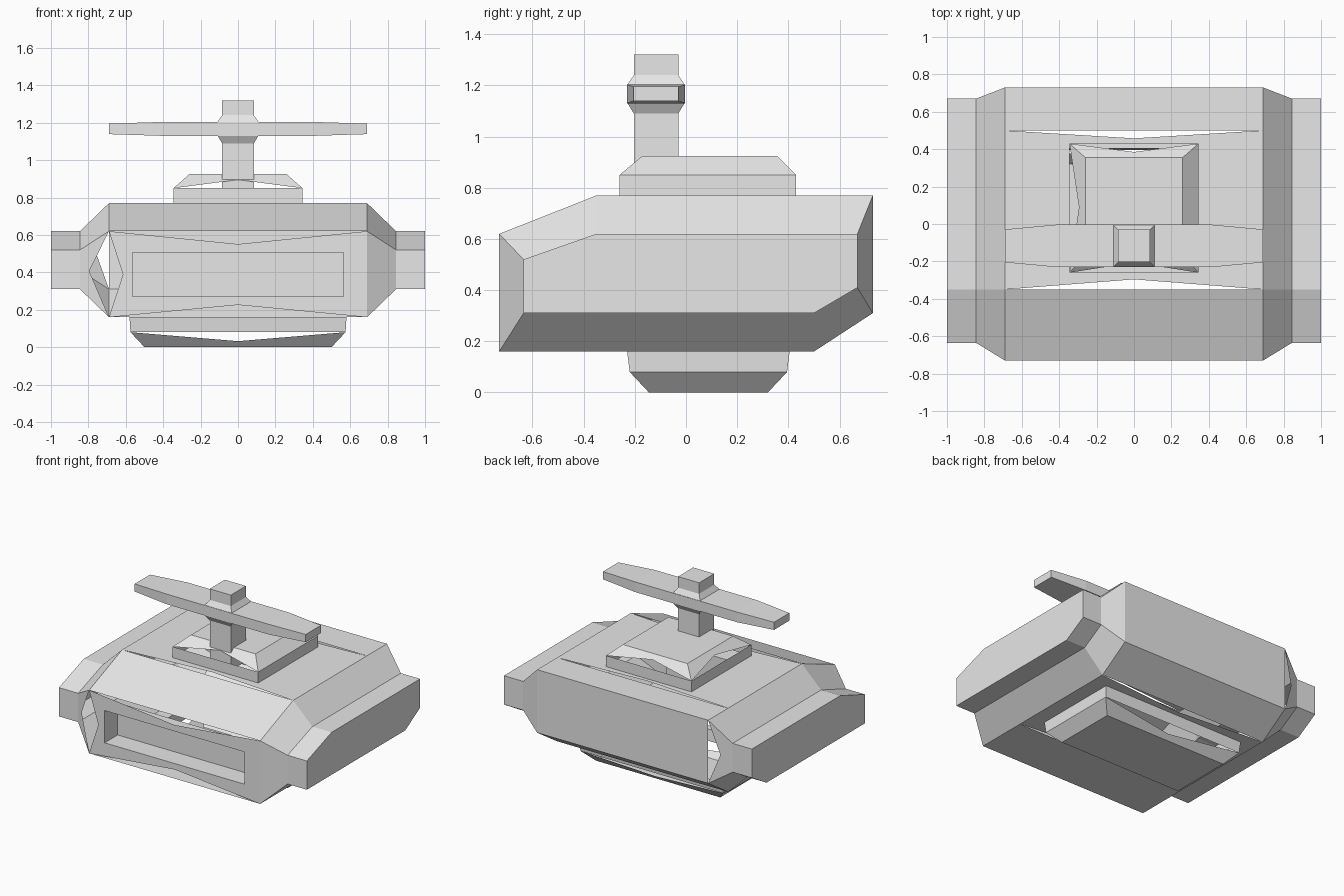
import bpy
import bmesh
from mathutils import Vector

cube = bpy.data.objects.get("Cube")
if cube:
    bpy.data.objects.remove(cube, do_unlink=True)

grey = bpy.data.materials.new("plain grey")
grey.use_nodes = True
grey.diffuse_color = (0.8, 0.8, 0.8, 1)
grey.node_tree.nodes["Principled BSDF"].inputs["Base Color"].default_value = (0.8, 0.8, 0.8, 1)


def finish(name, bm):
    """Weld the faces and make a flat shaded object."""
    bmesh.ops.remove_doubles(bm, verts=bm.verts, dist=0.0005)
    bmesh.ops.recalc_face_normals(bm, faces=bm.faces)
    mesh = bpy.data.meshes.new(name)
    bm.to_mesh(mesh)
    bm.free()
    mesh.materials.append(grey)
    obj = bpy.data.objects.new(name, mesh)
    bpy.context.scene.collection.objects.link(obj)
    return obj


def face(bm, *points):
    return bm.faces.new([bm.verts.new(p) for p in points])


def rect(x, y0, y1, z):
    """Level rectangle: corners run front, +x side, back, -x side."""
    return [Vector(p) for p in ((-x, y0, z), (x, y0, z), (x, y1, z), (-x, y1, z))]


def bridge(bm, a, b, skip=()):
    n = len(a)
    for i in range(n):
        if i not in skip:
            j = (i + 1) % n
            face(bm, a[i], a[j], b[j], b[i])


def notched_ring(bm, outer, inner, notched):
    """Frame between two rectangles; notched sides bend in at the middle."""
    for i in range(4):
        j = (i + 1) % 4
        mid_out = (outer[i] + outer[j]) / 2
        mid_in = (inner[i] + inner[j]) / 2
        if i in notched:
            mid_out = mid_out.lerp(mid_in, 0.6)
        face(bm, outer[i], mid_out, mid_in, inner[i])
        face(bm, mid_out, outer[j], inner[j], mid_in)


def loft(name, sections):
    bm = bmesh.new()
    for a, b in zip(sections, sections[1:]):
        bridge(bm, a, b)
    face(bm, *sections[0])
    face(bm, *sections[-1])
    return finish(name, bm)


def bevelled_cap(name, base, rim, top):
    """Hollow raised cap with notched sloping sides."""
    bm = bmesh.new()
    bridge(bm, base, rim)
    notched_ring(bm, rim, top, (0, 2, 3))
    face(bm, *top)
    return finish(name, bm)


# Hull side outlines as (y, z): wide middle and narrower ends
MIDDLE = [(-0.73, 0.16), (-0.73, 0.62), (-0.35, 0.77), (0.73, 0.77), (0.73, 0.31), (0.5, 0.16)]
END = [(-0.635, 0.31), (-0.635, 0.52), (-0.35, 0.62), (0.67, 0.62), (0.67, 0.41), (0.5, 0.31)]
HALF = 0.69


def outline(profile, x):
    return [Vector((x, y, z)) for y, z in profile]


hatch_base = rect(0.345, -0.26, 0.43, 0.77)
foot_base = rect(0.58, -0.23, 0.405, 0.16)

# Hull ends, with split corner panels on the -x side
hull = bmesh.new()
for side in (1, -1):
    inner = outline(MIDDLE, side * HALF)
    shoulder = outline(END, side * 0.845)
    tip = outline(END, side)
    bridge(hull, inner, shoulder, (0, 3) if side < 0 else ())
    bridge(hull, shoulder, tip)
    face(hull, *tip)
    if side < 0:
        for i, depth in ((0, 0.68), (3, 0.5)):
            mid = (shoulder[i] + shoulder[i + 1]) / 2
            notch = ((inner[i] + inner[i + 1]) / 2).lerp(mid, depth)
            face(hull, inner[i], notch, mid, shoulder[i])
            face(hull, notch, inner[i + 1], shoulder[i + 1], mid)

# Hull full-width panels: front slope, rear roof, back, rear slope, front floor
for (y0, z0), (y1, z1) in (
    (MIDDLE[1], MIDDLE[2]),
    ((0.5, 0.77), MIDDLE[3]),
    (MIDDLE[3], MIDDLE[4]),
    (MIDDLE[4], MIDDLE[5]),
    (MIDDLE[0], (-0.35, 0.16)),
):
    face(hull, (-HALF, y0, z0), (HALF, y0, z0), (HALF, y1, z1), (-HALF, y1, z1))

# Hull roof and floor frames around the hatch and the foot
notched_ring(hull, rect(HALF, -0.35, 0.5, 0.77), hatch_base, (0, 2))
notched_ring(hull, rect(HALF, -0.35, 0.5, 0.16), foot_base, (0, 2))


# Hull front frame with a recessed slot
def upright(x, y, z0, z1):
    return [Vector(p) for p in ((-x, y, z0), (x, y, z0), (x, y, z1), (-x, y, z1))]


slot = upright(0.565, -0.73, 0.27, 0.505)
slot_back = upright(0.565, -0.58, 0.27, 0.505)
notched_ring(hull, upright(HALF, -0.73, 0.16, 0.62), slot, (0, 2, 3))
bridge(hull, slot, slot_back)
face(hull, *slot_back)
finish("hull", hull)

# Roof hatch and underside foot
bevelled_cap("roof_hatch", hatch_base, rect(0.345, -0.26, 0.43, 0.85),
             rect(0.26, -0.17, 0.355, 0.925))
bevelled_cap("underside_foot", foot_base, rect(0.575, -0.22, 0.395, 0.08),
             rect(0.5, -0.145, 0.32, 0))

# Mast, flared where it meets the blade
MAST_Y = -0.117
loft("mast", [rect(0.085 + f, MAST_Y - 0.087 - f, MAST_Y + 0.087 + f, z)
              for z, f in ((0.77, 0), (1.09, 0), (1.13, 0.024),
                           (1.205, 0.024), (1.24, 0), (1.32, 0))])


# Cross blade, tapered toward both ends
def blade_section(x, hy, hz):
    return [Vector((x, MAST_Y + a * hy, 1.167 + b * hz))
            for a, b in ((-1, -1), (1, -1), (1, 1), (-1, 1))]


loft("cross_blade", [blade_section(x, hy, hz) for x, hy, hz in (
    (-0.69, 0.088, 0.028), (-0.41, 0.114, 0.037),
    (0.41, 0.114, 0.037), (0.69, 0.088, 0.028))])
